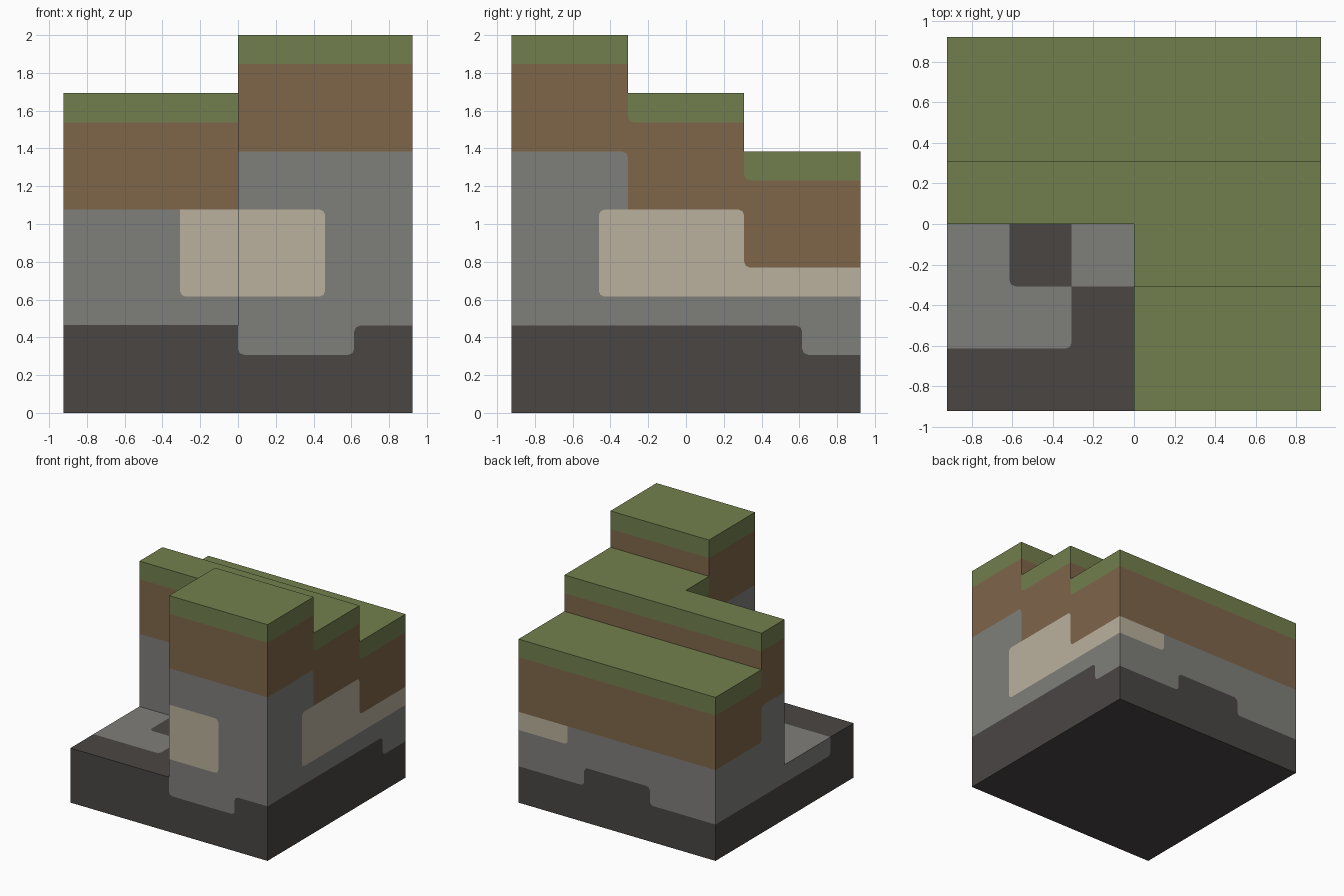
import bpy, bmesh, math
from mathutils import Vector

cube = bpy.data.objects.get("Cube")
if cube:
    bpy.data.objects.remove(cube, do_unlink=True)

U = 2 / 13            # one terrain cell
HALF = 6              # footprint runs from -6 to 6 cells
ROUND = 0.2           # rounding of the painted strata corners, in cells
GRASS, DIRT, STONE, SAND, ROCK = range(5)
COLOURS = [("grass green", "727F4D"), ("dirt brown", "7F664A"), ("stone grey", "7F7E7A"),
           ("sand beige", "BAB09C"), ("dark rock", "4A4644")]

# Stone (S) dipping into the dark rock, in 2-cell squares, back row first
DIPS = ["SS..SS",
        "S.....",
        "S.....",
        "S.S...",
        "SS....",
        "...SS."]


def linear(code):
    """Hex colour to linear RGBA."""
    out = []
    for i in (0, 2, 4):
        c = int(code[i:i + 2], 16) / 255
        out.append(c / 12.92 if c <= 0.04045 else ((c + 0.055) / 1.055) ** 2.4)
    return (*out, 1.0)


def height(x, y):
    """Terrain height, in cells, of the column at x, y."""
    if y > 2:
        return 9          # low back terrace
    if y > 0:
        return 11         # middle terrace
    if x < 0:
        return 3          # sunken front corner
    return 11 if y > -2 else 13


def solid(x, y, z):
    return abs(x) < HALF and abs(y) < HALF and 0 < z < height(x, y)


def stratum(x, y, z):
    """Material of the cell at x, y, z."""
    h = height(x, y)
    if z < 2:
        return ROCK
    if z < 3:
        dip = DIPS[int((HALF - y) // 2)][int((x + HALF) // 2)]
        return STONE if dip == "S" else ROCK
    if z > h - 1:
        return GRASS
    if z > h - 4:
        return DIRT
    vein = (x > 3 and y > -3) or (0 < x < 3 and y < 0) or (-2 < x < 0 < y < 2)
    return SAND if 4 < z < 7 and vein else STONE


# Exposed cell faces
bm = bmesh.new()
grid = {}


def corner(p):
    key = tuple(round(c) for c in p)
    if key not in grid:
        grid[key] = bm.verts.new(key)
    return grid[key]


axes = [Vector((1, 0, 0)), Vector((0, 1, 0)), Vector((0, 0, 1))]
for i in range(-HALF, HALF):
    for j in range(-HALF, HALF):
        for k in range(13):
            c = Vector((i + 0.5, j + 0.5, k + 0.5))
            if not solid(*c):
                continue
            for a in range(3):
                for s in (1, -1):
                    n = axes[a] * s
                    if solid(*(c + n)):
                        continue
                    u, v = axes[(a + 1) % 3] / 2, axes[(a + 2) % 3] / 2 * s
                    m = c + n / 2
                    f = bm.faces.new([corner(p) for p in
                                      (m - u - v, m + u - v, m + u + v, m - u + v)])
                    f.material_index = stratum(*c)

# Merge the cells into large flat faces, one per stratum
bm.normal_update()
bmesh.ops.dissolve_limit(bm, angle_limit=math.radians(5), verts=bm.verts[:],
                         edges=bm.edges[:], delimit={'MATERIAL'})

# Round the corners where two strata meet on a flat wall
for v in [v for v in bm.verts if len(v.link_edges) == 2]:
    e1, e2 = v.link_edges
    d1 = (e1.other_vert(v).co - v.co).normalized()
    d2 = (e2.other_vert(v).co - v.co).normalized()
    if abs(d1.dot(d2)) > 0.5:
        continue
    for e in (e1, e2):
        bmesh.utils.edge_split(e, v, ROUND / e.calc_length())
    v.co += (d1 + d2) * ROUND * (1 - math.sqrt(0.5))

bmesh.ops.scale(bm, vec=(U, U, U), verts=bm.verts[:])
bm.normal_update()

mesh = bpy.data.meshes.new("terrain_block")
bm.to_mesh(mesh)
bm.free()

# Flat colours
for name, code in COLOURS:
    mat = bpy.data.materials.new(name)
    mat.use_nodes = True
    mat.diffuse_color = linear(code)
    bsdf = next(n for n in mat.node_tree.nodes if n.type == 'BSDF_PRINCIPLED')
    bsdf.inputs["Base Color"].default_value = linear(code)
    bsdf.inputs["Roughness"].default_value = 0.9
    mesh.materials.append(mat)

bpy.context.scene.collection.objects.link(bpy.data.objects.new("terrain_block", mesh))
